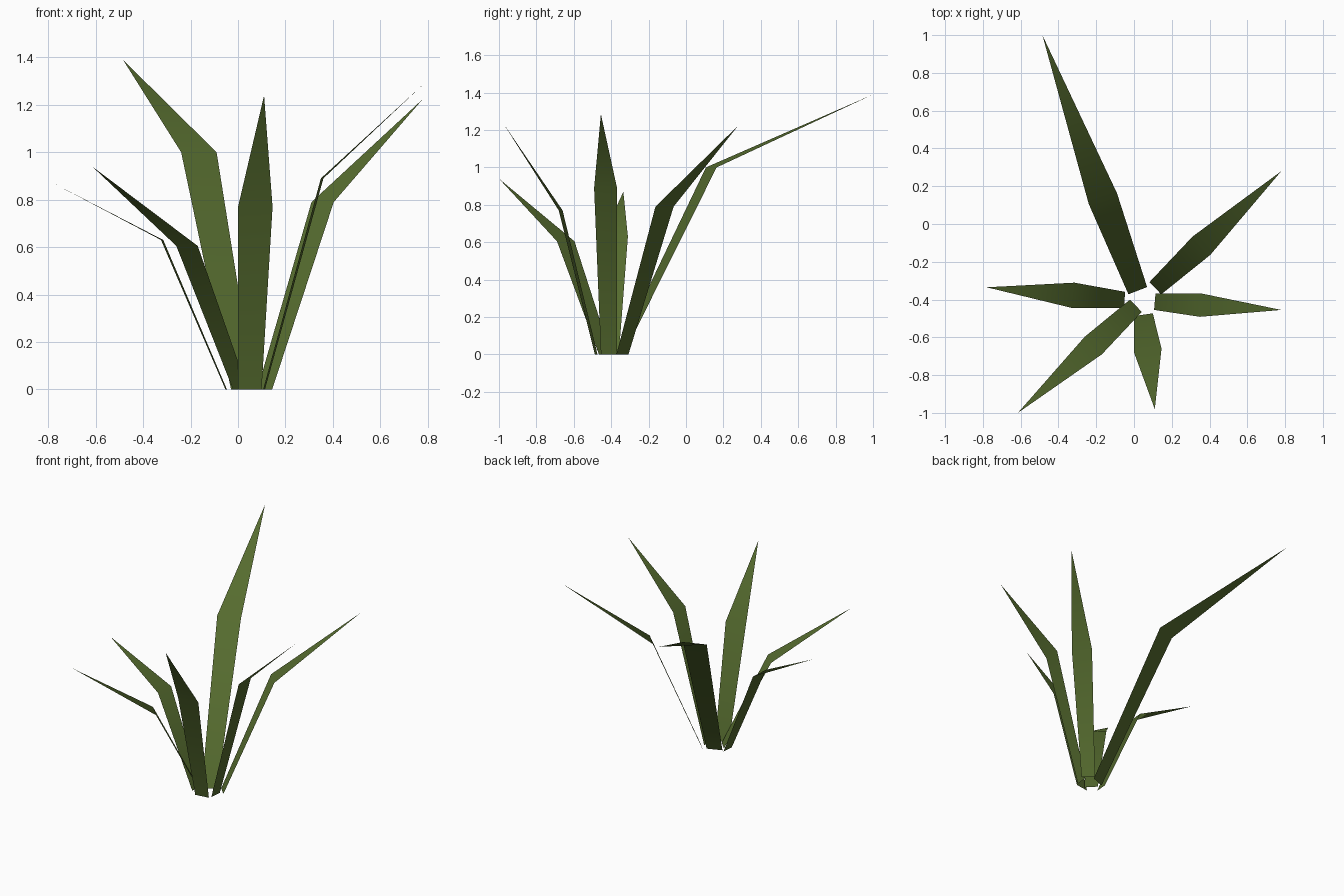
import bpy
from math import radians
from mathutils import Matrix, Vector

cube = bpy.data.objects.get("Cube")
if cube:
    bpy.data.objects.remove(cube, do_unlink=True)

# Leaf colour
LEAF = (0.091, 0.147, 0.028, 1.0)
leaf_green = bpy.data.materials.new("olive_green")
leaf_green.use_nodes = True
leaf_green.diffuse_color = LEAF
bsdf = leaf_green.node_tree.nodes["Principled BSDF"]
bsdf.inputs["Base Color"].default_value = LEAF
bsdf.inputs["Roughness"].default_value = 0.9


def blade(name, heading, root, bend, tip, root_width, bend_width):
    """Flat leaf: a widening strip from the ground to a bend, then a long point."""
    side = Matrix.Rotation(radians(heading), 3, "Z") @ Vector((0, 0.5, 0))
    root, bend = Vector((*root, 0)), Vector(bend)
    verts = [root + side * root_width, root - side * root_width,
             bend - side * bend_width, bend + side * bend_width, Vector(tip)]
    mesh = bpy.data.meshes.new(name)
    mesh.from_pydata(verts, [], [(0, 1, 2, 3), (3, 2, 4)])
    mesh.materials.append(leaf_green)
    # Soft shading across the bend
    for face in mesh.polygons:
        face.use_smooth = True
    bpy.context.collection.objects.link(bpy.data.objects.new(name, mesh))


# Six blades fanned around the centre of the tuft
blade("tall_back_blade", 111, (0.02, -0.353), (-0.165, 0.135, 1.0),
      (-0.485, 1.0, 1.39), 0.106, 0.16)
blade("back_left_blade", 44, (0.113, -0.34), (0.357, -0.115, 0.79),
      (0.78, 0.28, 1.225), 0.09, 0.135)
blade("left_blade", -5, (0.11, -0.412), (0.355, -0.43, 0.89),
      (0.78, -0.455, 1.285), 0.086, 0.123)
blade("front_blade", -82, (0.05, -0.48), (0.073, -0.67, 0.77),
      (0.11, -0.98, 1.24), 0.1, 0.147)
blade("front_right_blade", 224, (0.01, -0.433), (-0.215, -0.643, 0.605),
      (-0.615, -1.0, 0.94), 0.09, 0.13)
blade("right_blade", 176, (-0.05, -0.402), (-0.32, -0.378, 0.63),
      (-0.78, -0.335, 0.87), 0.086, 0.135)
